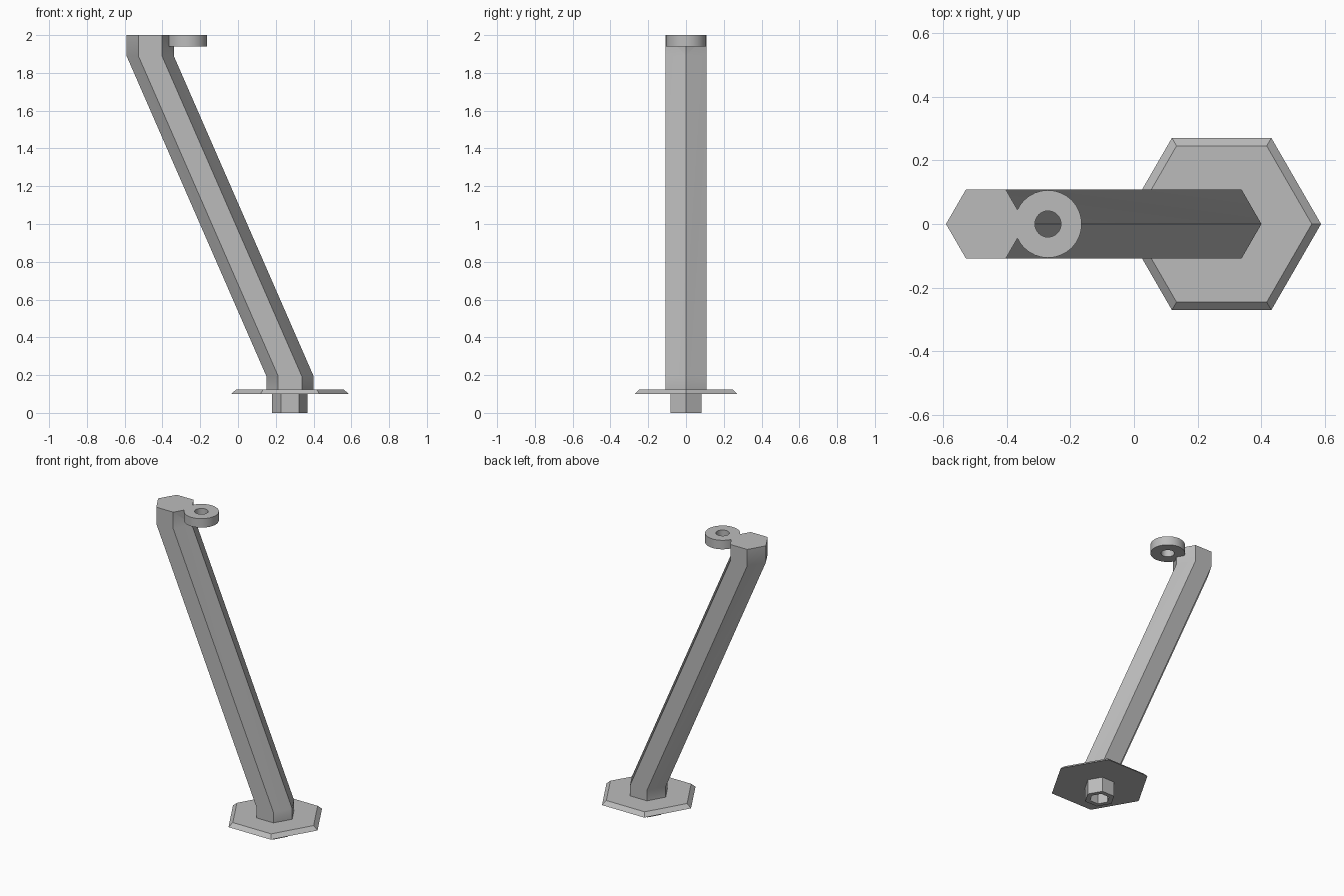
import bpy, bmesh, math

cube = bpy.data.objects.get("Cube")
if cube:
    bpy.data.objects.remove(cube, do_unlink=True)

metal = bpy.data.materials.new("grey metal")
metal.use_nodes = True
GREY = (0.5, 0.5, 0.5, 1)
metal.diffuse_color = GREY
metal.node_tree.nodes["Principled BSDF"].inputs["Base Color"].default_value = GREY


def loft(name, sections, sides, closed=False):
    """Skin polygon rings (x, z, radius); closed joins the last ring to the first."""
    bm = bmesh.new()
    rings = []
    for x, z, r in sections:
        angles = [2 * math.pi * i / sides for i in range(sides)]
        rings.append([bm.verts.new((x + r * math.cos(a), r * math.sin(a), z)) for a in angles])
    pairs = list(zip(rings, rings[1:]))
    if closed:
        pairs.append((rings[-1], rings[0]))
    else:
        bm.faces.new(rings[0])
        bm.faces.new(rings[-1])
    for low, high in pairs:
        for i in range(sides):
            j = (i + 1) % sides
            bm.faces.new((low[i], low[j], high[j], high[i]))
    bmesh.ops.recalc_face_normals(bm, faces=bm.faces)
    mesh = bpy.data.meshes.new(name)
    bm.to_mesh(mesh)
    bm.free()
    mesh.materials.append(metal)
    obj = bpy.data.objects.new(name, mesh)
    bpy.context.collection.objects.link(obj)
    return obj


FOOT, HEAD, EYE = 0.275, -0.465, -0.27

# Slanted hexagonal arm with upright ends
arm = loft("arm", [(FOOT, 0.125, 0.125), (FOOT, 0.195, 0.125),
                   (HEAD, 1.89, 0.125), (HEAD, 2.0, 0.125)], 6)

# Eyelet fused to the head of the arm
eyelet = loft("eyelet", [(EYE, 1.94, 0.106), (EYE, 2.0, 0.106),
                         (EYE, 2.0, 0.041), (EYE, 1.94, 0.041)], 32, closed=True)
fuse = arm.modifiers.new("fuse", "BOOLEAN")
fuse.operation = "UNION"
fuse.solver = "EXACT"
fuse.object = eyelet
bpy.context.view_layer.objects.active = arm
arm.select_set(True)
bpy.ops.object.modifier_apply(modifier="fuse")
bpy.data.objects.remove(eyelet, do_unlink=True)

# Bevelled hexagonal base plate
plate = loft("base_plate", [(FOOT, 0.10, 0.312), (FOOT, 0.125, 0.283)], 6)

# Hexagonal stud with a hexagonal socket underneath
stud = loft("socket_stud", [(FOOT, 0.10, 0.094), (FOOT, 0.0, 0.094),
                            (FOOT, 0.0, 0.062), (FOOT, 0.08, 0.062)], 6)

# Smooth shading with crisp edges
bpy.ops.object.select_all(action="DESELECT")
for obj in (arm, plate, stud):
    obj.select_set(True)
bpy.context.view_layer.objects.active = arm
bpy.ops.object.shade_smooth_by_angle(angle=math.radians(30))
